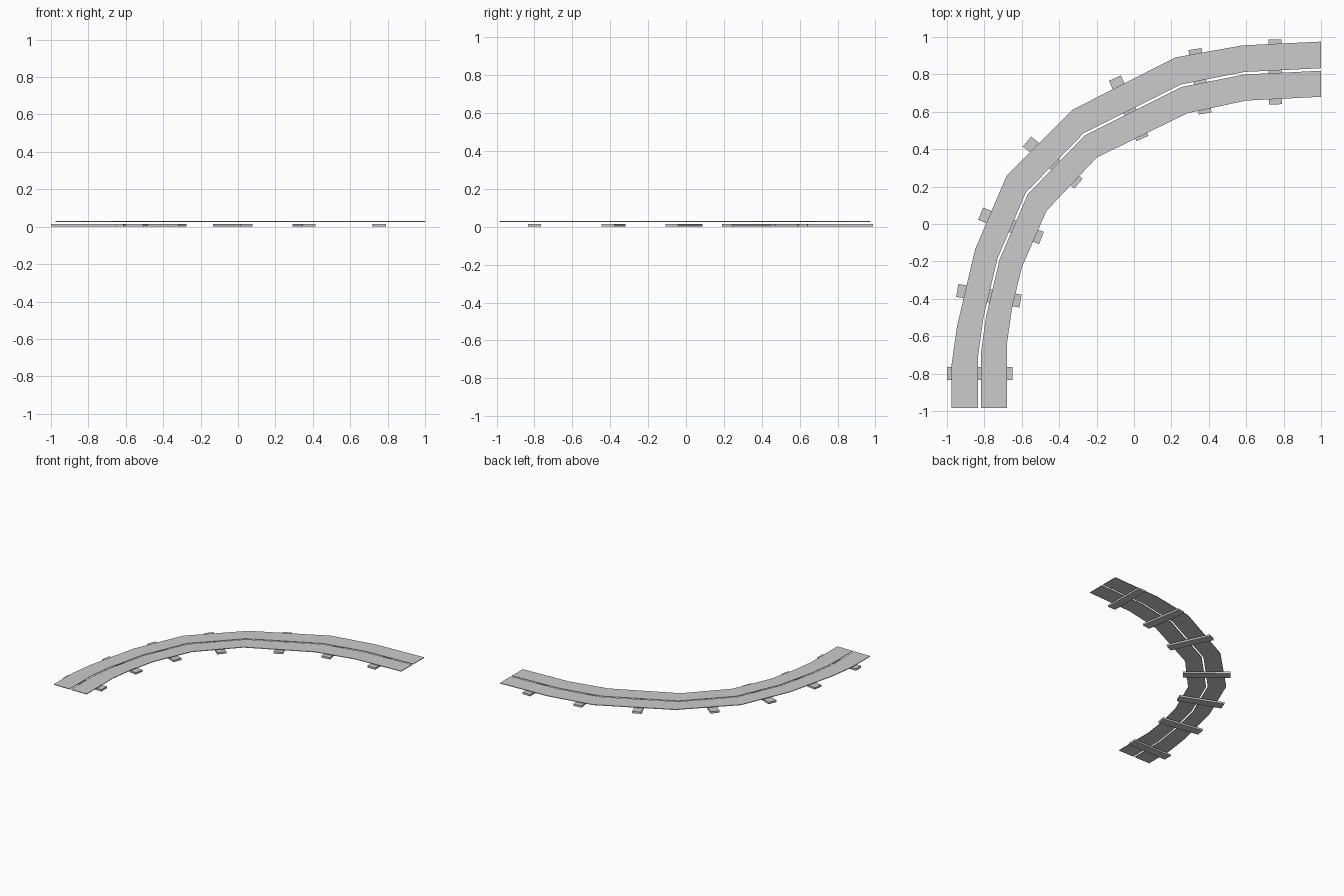
import bpy, bmesh, math
from mathutils import Vector

if "Cube" in bpy.data.objects:
    bpy.data.objects.remove(bpy.data.objects["Cube"])

# Outer and inner borders of the curved deck, matched station by station
OUTER = [(-.975, -.985), (-.975, -.75), (-.947, -.55), (-.85, -.137), (-.68, .26),
         (-.33, .61), (.22, .89), (.58, .955), (1, .975)]
INNER = [(-.68, -.985), (-.68, -.645), (-.652, -.447), (-.6, -.233), (-.468, .07),
         (-.2, .355), (.285, .592), (.6, .66), (1, .68)]
# Outer and inner end of each cross sleeper
SLEEPERS = [((-1, -.8), (-.65, -.8)), ((-.945, -.355), (-.607, -.412)),
            ((-.82, .055), (-.495, -.075)), ((-.572, .441), (-.297, .216)),
            ((-.102, .78), (.045, .457)), ((.326, .935), (.38, .591)),
            ((.753, .987), (.757, .64))]


def make_object(name, bm):
    bmesh.ops.recalc_face_normals(bm, faces=bm.faces)
    mesh = bpy.data.meshes.new(name)
    bm.to_mesh(mesh)
    bm.free()
    obj = bpy.data.objects.new(name, mesh)
    bpy.context.collection.objects.link(obj)


def ribbon(name, left, right, z0, z1):
    """Flat slab between two matching polylines."""
    bm = bmesh.new()
    rings = [[bm.verts.new((p[0], p[1], z)) for p, z in
              ((a, z0), (b, z0), (b, z1), (a, z1))] for a, b in zip(left, right)]
    for r, s in zip(rings, rings[1:]):
        for i in range(4):
            j = (i + 1) % 4
            bm.faces.new((r[i], r[j], s[j], s[i]))
    bm.faces.new(rings[0])
    bm.faces.new(rings[-1])
    make_object(name, bm)


def between(t):
    return [Vector(a).lerp(Vector(b), t) for a, b in zip(OUTER, INNER)]


# Two running strips with a narrow slot between them
ribbon("outer_strip", between(0), between(.482), .025, .03)
ribbon("inner_strip", between(.528), between(1), .025, .03)

# Cross sleepers beneath the strips
for n, (a, b) in enumerate(SLEEPERS, 1):
    a, b = Vector(a), Vector(b)
    d = (b - a).normalized()
    side = Vector((-d.y, d.x)) * .035
    ribbon(f"sleeper_{n}", [a + side, b + side], [a - side, b - side], 0, .015)
